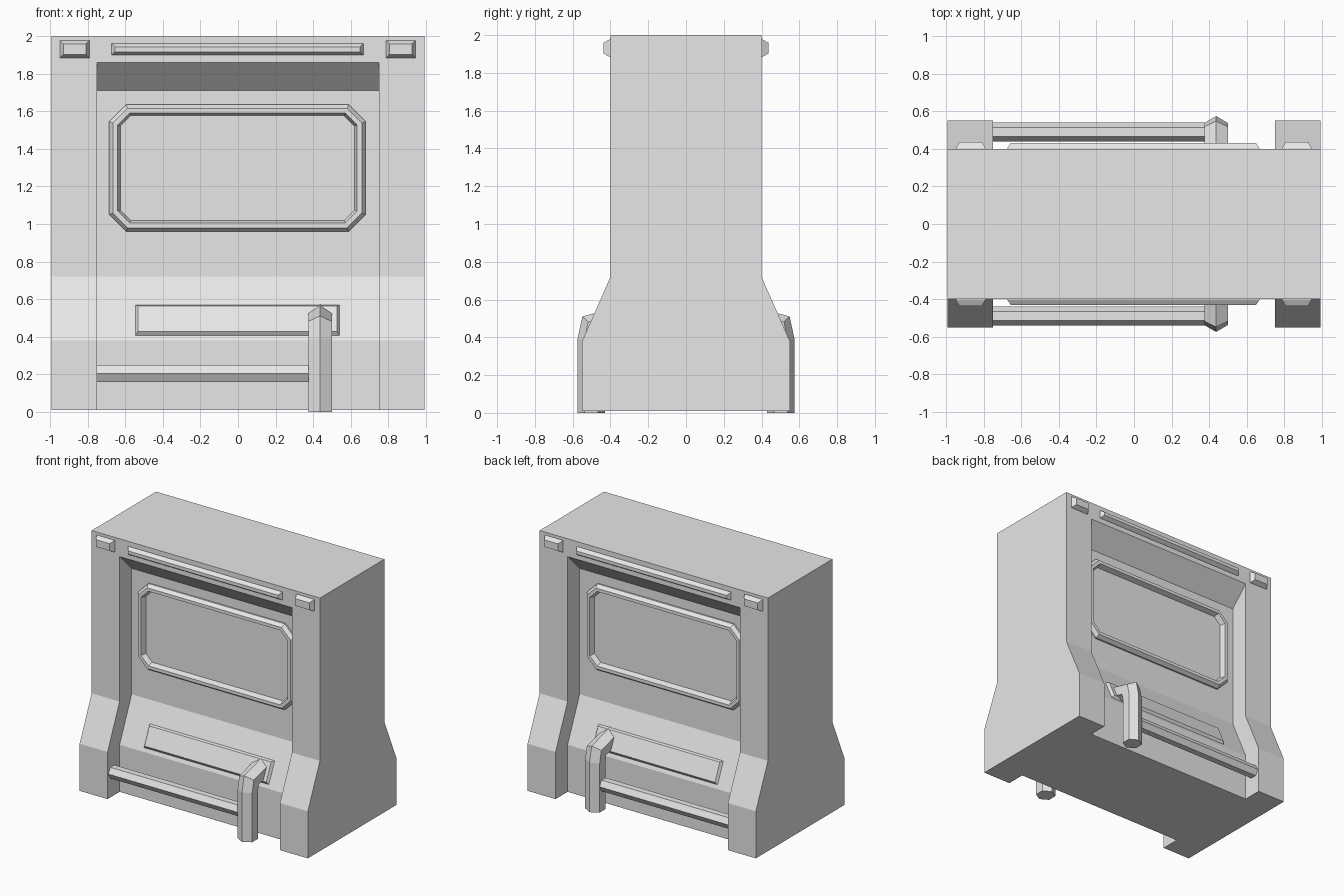
import bpy, bmesh, math
from mathutils import Vector

old = bpy.data.objects.get("Cube")
if old:
    bpy.data.objects.remove(old, do_unlink=True)

grey = bpy.data.materials.new("plain_grey")
grey.use_nodes = True
grey.diffuse_color = (0.8, 0.8, 0.8, 1)
grey.node_tree.nodes["Principled BSDF"].inputs["Base Color"].default_value = (0.8, 0.8, 0.8, 1)


def loft(name, rings, closed=False, mirror=True):
    """Join matching rings of points; cap the ends, or close them into a loop."""
    bm = bmesh.new()
    loops = [[bm.verts.new(p) for p in ring] for ring in rings]
    pairs = list(zip(loops, loops[1:]))
    if closed:
        pairs.append((loops[-1], loops[0]))
    else:
        bm.faces.new(loops[0])
        bm.faces.new(loops[-1])
    n = len(loops[0])
    for a, b in pairs:
        for i in range(n):
            j = (i + 1) % n
            bm.faces.new((a[i], a[j], b[j], b[i]))
    bmesh.ops.recalc_face_normals(bm, faces=bm.faces)
    mesh = bpy.data.meshes.new(name)
    bm.to_mesh(mesh)
    bm.free()
    mesh.materials.append(grey)
    obj = bpy.data.objects.new(name, mesh)
    bpy.context.collection.objects.link(obj)
    if mirror:
        mod = obj.modifiers.new("front_and_back", 'MIRROR')
        mod.use_axis = (False, True, False)
    return obj


def prism(name, profile, half, mirror=False):
    """Extrude a (y, z) profile across x."""
    return loft(name, [[(x, y, z) for y, z in profile] for x in (-half, half)], mirror=mirror)


def outline(hw, hh, c):
    """Rectangle, with cut corners when c is above zero."""
    if c <= 0:
        return [(hw, hh), (-hw, hh), (-hw, -hh), (hw, -hh)]
    return [(hw, hh - c), (hw - c, hh), (c - hw, hh), (-hw, hh - c),
            (-hw, c - hh), (c - hw, -hh), (hw - c, -hh), (hw, c - hh)]


def trim(name, centre, size, steps, corner=0, up=Vector((0, 0, 1)), closed=False):
    """Raised bevelled trim on a wall; steps are (inset, height) pairs."""
    normal = Vector((1, 0, 0)).cross(up)
    rings = []
    for inset, height in steps:
        c = corner - inset * (2 - math.sqrt(2)) if corner else 0
        rings.append([Vector(centre) + Vector((u, 0, 0)) + up * v + normal * height
                      for u, v in outline(size[0] - inset, size[1] - inset, c)])
    return loft(name, rings, closed)


# Solid housing with flared feet
side = [(0.4, 2), (0.4, 0.72), (0.55, 0.38), (0.55, 0.01)]
body = prism("housing", side + [(-y, z) for y, z in reversed(side)], 0.993)

# Recess cut between the side pillars, front and back
cutter = prism("recess_cutter", [(-0.8, 2.26), (-0.25, 1.71), (-0.25, 0.72),
                                 (-0.4, 0.38), (-0.4, -0.2), (-0.8, -0.2)], 0.75, mirror=True)
cutter.hide_render = True
cutter.hide_viewport = True
cutter.display_type = 'WIRE'
cut = body.modifiers.new("recess", 'BOOLEAN')
cut.operation = 'DIFFERENCE'
cut.solver = 'EXACT'
cut.object = cutter

# Screen frame
trim("screen_frame", (-0.003, -0.25, 1.298), (0.683, 0.338),
     [(0, -0.01), (0, 0.012), (0.02, 0.04), (0.045, 0.04), (0.063, -0.01)],
     corner=0.09, closed=True)

# Top strip and corner lamps
trim("top_strip", (-0.003, -0.4, 1.93), (0.67, 0.031), [(0, -0.01), (0, 0.005), (0.018, 0.032)])
for name, x in (("right_lamp", -0.87), ("left_lamp", 0.867)):
    trim(name, (x, -0.4, 1.931), (0.078, 0.046), [(0, -0.01), (0, 0.005), (0.018, 0.037)])

# Sloped panel
slope = Vector((0, 0.15, 0.34)).normalized()
trim("slope_panel", (-0.003, -0.353, 0.488), (0.55, 0.094),
     [(0, -0.01), (0.02, 0.02)], up=slope)

# Horizontal six-sided rail
rail = [(-0.49 + 0.05 * math.cos(i * math.pi / 3), 0.203 + 0.05 * math.sin(i * math.pi / 3))
        for i in range(6)]
loft("rail", [[(x, y, z) for y, z in rail] for x in (-0.76, 0.43)])

# Bent six-sided pipe with mitred joints
path = [Vector(p) for p in ((0.437, -0.502, 0), (0.437, -0.502, 0.382),
                            (0.437, -0.487, 0.452), (0.437, -0.25, 0.515))]
rings = []
for i, p in enumerate(path):
    before = (p - path[i - 1]).normalized() if i else (path[1] - p).normalized()
    after = (path[i + 1] - p).normalized() if i + 1 < len(path) else before
    tangent = (before + after).normalized()
    across = Vector((1, 0, 0))
    out = across.cross(tangent) / tangent.dot(before)
    angles = [math.radians(30 + 60 * k) for k in range(6)]
    rings.append([p + (across * math.cos(a) + out * math.sin(a)) * 0.0725 for a in angles])
loft("pipe", rings)
